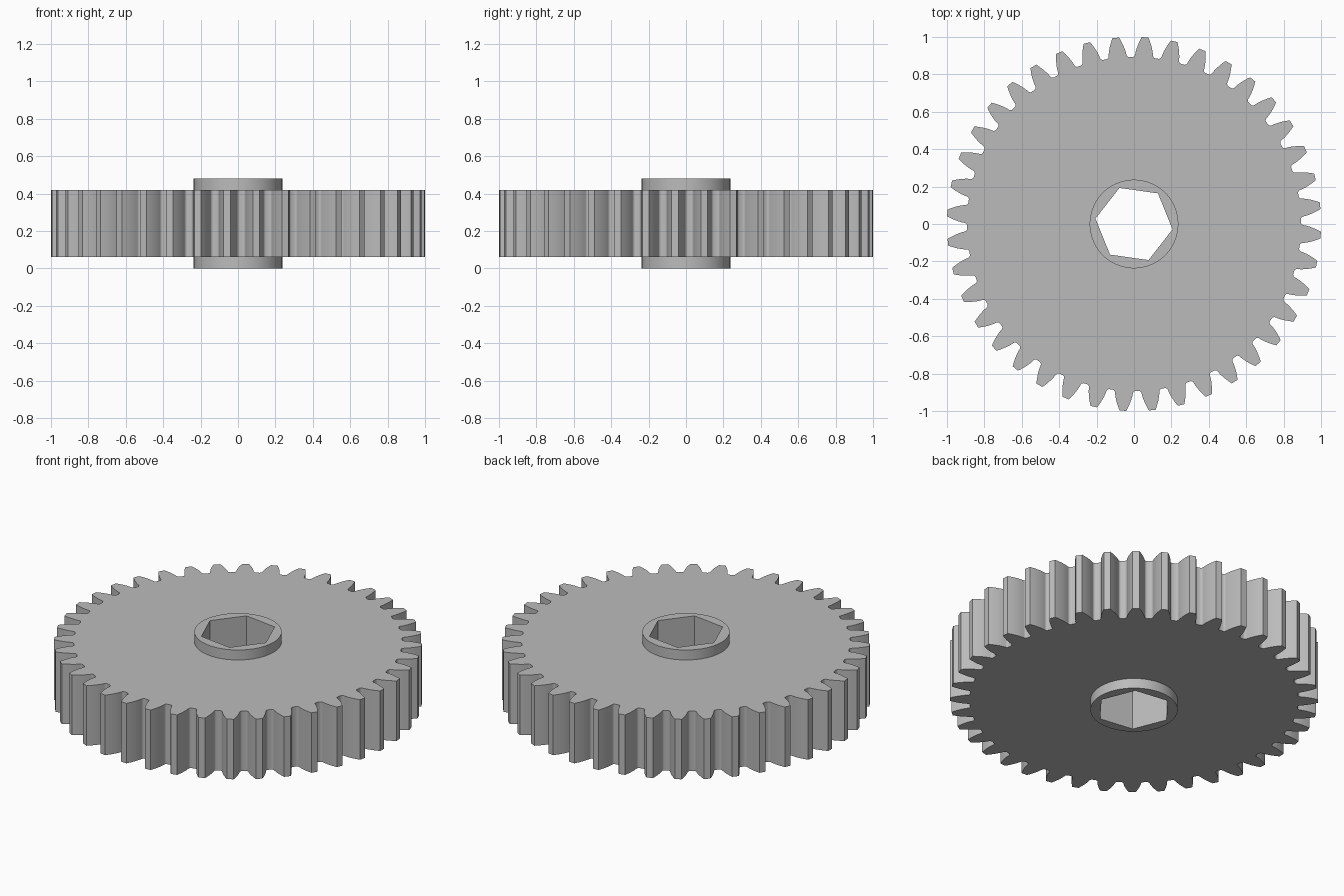
import bpy
import bmesh
from math import pi, sin, cos, tan, acos, radians

cube = bpy.data.objects.get("Cube")
if cube:
    bpy.data.objects.remove(cube, do_unlink=True)

# Gear proportions
TEETH = 40
TIP = 1.0
MODULE = 2 * TIP / (TEETH + 2)
PITCH = MODULE * TEETH / 2
ROOT = PITCH - 1.25 * MODULE
PRESSURE = radians(20)
BASE = PITCH * cos(PRESSURE)
FILLET = 0.015
PHASE = radians(5.6)
HUB_RADIUS = 0.237
BORE_RADIUS = 0.208

steel = bpy.data.materials.new("plain grey")
steel.use_nodes = True
grey = (0.5, 0.5, 0.5, 1)
steel.diffuse_color = grey
steel.node_tree.nodes["Principled BSDF"].inputs["Base Color"].default_value = grey


def polar(r, a):
    return (r * cos(a), r * sin(a))


def polygon(radius, sides, turn=0):
    return [polar(radius, turn + 2 * pi * i / sides) for i in range(sides)]


def involute(r):
    a = acos(BASE / r)
    return tan(a) - a


def half_angle(r):
    """Half the angular thickness of a tooth at radius r."""
    return pi / (2 * TEETH) + involute(PITCH) - involute(r)


def gear_outline():
    # One flank as (radius, half angle): rounded root, then involute to the tip
    start = ROOT + FILLET
    flank = []
    for i in range(4, 0, -1):
        t = i * pi / 8
        r = start - FILLET * sin(t)
        flank.append((r, half_angle(start) + FILLET * (1 - cos(t)) / r))
    for i in range(7):
        r = start + (TIP - start) * i / 6
        flank.append((r, half_angle(r)))
    # Mirror the flank and repeat it around the wheel
    points = []
    for k in range(TEETH):
        mid = PHASE + 2 * pi * k / TEETH
        points += [polar(r, mid - a) for r, a in flank]
        points += [polar(r, mid + a) for r, a in reversed(flank)]
    return points


def ring_solid(name, outer, inner, bottom, top):
    """Solid with an outer outline and a hole, between two heights."""
    bm = bmesh.new()
    caps = {bottom: [], top: []}
    for outline in (outer, inner):
        low, high = [[bm.verts.new((x, y, z)) for x, y in outline] for z in (bottom, top)]
        n = len(outline)
        for i in range(n):
            j = (i + 1) % n
            bm.faces.new((low[i], low[j], high[j], high[i]))
            caps[bottom].append(bm.edges.get((low[i], low[j])))
            caps[top].append(bm.edges.get((high[i], high[j])))
    for edges in caps.values():
        bmesh.ops.triangle_fill(bm, edges=edges, use_beauty=True, normal=(0, 0, 1))
    bmesh.ops.recalc_face_normals(bm, faces=bm.faces)
    mesh = bpy.data.meshes.new(name)
    bm.to_mesh(mesh)
    bm.free()
    mesh.materials.append(steel)
    obj = bpy.data.objects.new(name, mesh)
    bpy.context.collection.objects.link(obj)
    bpy.ops.object.select_all(action='DESELECT')
    obj.select_set(True)
    bpy.context.view_layer.objects.active = obj
    bpy.ops.object.shade_smooth_by_angle(angle=radians(30))
    return obj


# Toothed wheel around a hub that stands proud on both sides, with a hexagonal bore
hub_circle = polygon(HUB_RADIUS, 96)
hexagon = polygon(BORE_RADIUS, 6, radians(-8))
ring_solid("toothed_wheel", gear_outline(), hub_circle, 0.06, 0.42)
ring_solid("hub", hub_circle, hexagon, 0, 0.48)
